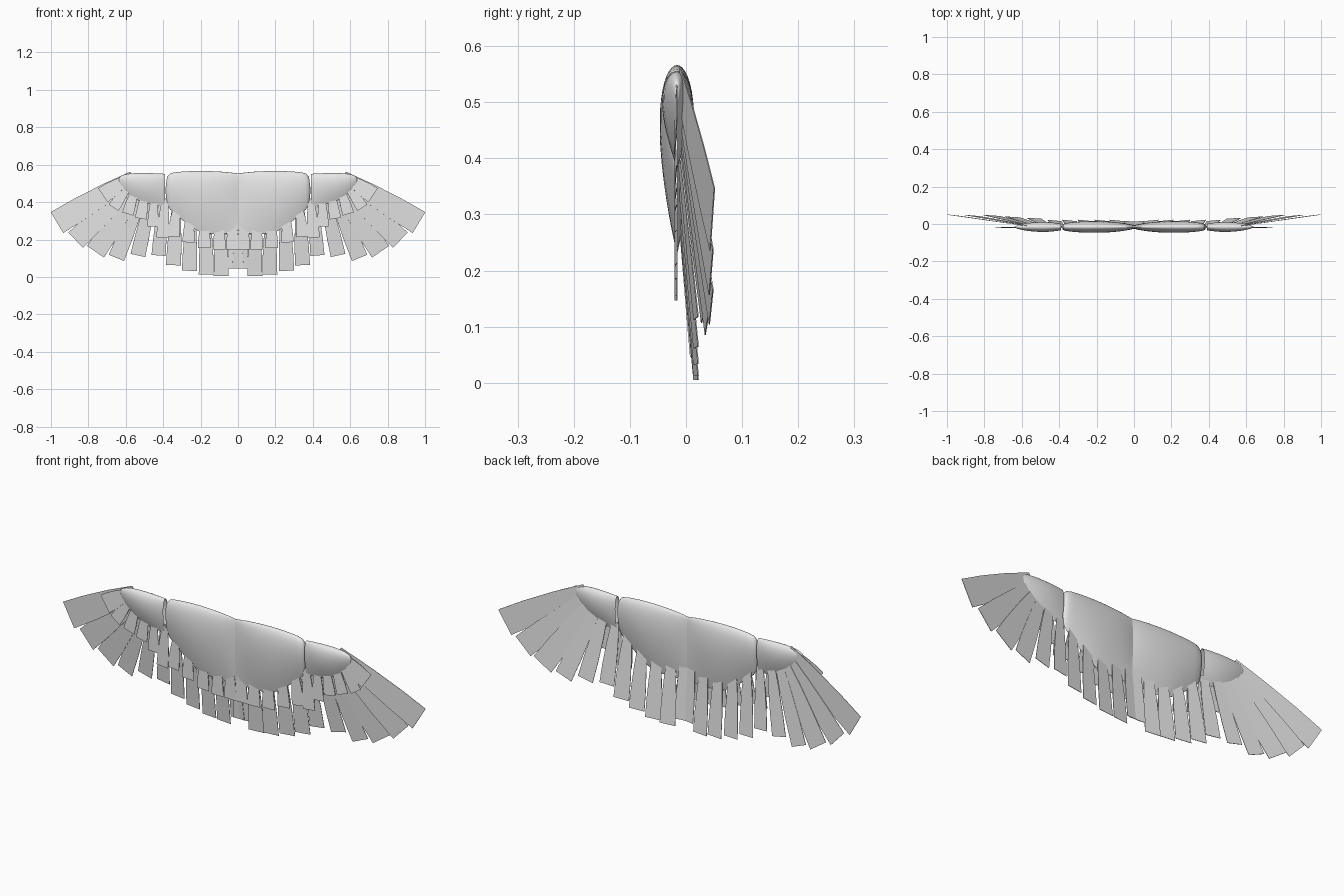
import bpy
import math
from mathutils import Vector

cube = bpy.data.objects.get("Cube")
if cube:
    bpy.data.objects.remove(cube, do_unlink=True)

# Single pale grey for the whole model
grey = bpy.data.materials.new("pale_grey")
grey.use_nodes = True
grey.diffuse_color = (0.8, 0.8, 0.8, 1)
grey.node_tree.nodes["Principled BSDF"].inputs["Base Color"].default_value = (0.8, 0.8, 0.8, 1)


def add_part(name, verts, faces):
    """Make a part for the left side and mirror it to the right."""
    mesh = bpy.data.meshes.new(name)
    mesh.from_pydata(verts, [], faces)
    mesh.materials.append(grey)
    obj = bpy.data.objects.new(name, mesh)
    bpy.context.collection.objects.link(obj)
    mirror = obj.modifiers.new("mirror", 'MIRROR')
    mirror.use_mirror_merge = False
    return obj


def wing_body(name, sections, sides=12):
    """Loft teardrop sections given as x, top, bottom and fullness."""
    verts, faces = [], []
    count = 2 * sides
    for x, top, bottom, full in sections:
        for i in range(count):
            u = (1 - math.cos(math.pi * i / sides)) / 2
            half = 0.083 * full * math.sqrt(u) * (1 - u)
            side = -1 if i < sides else 1
            verts.append((x, -0.016 + side * half, top + (bottom - top) * u))
    for s in range(len(sections) - 1):
        for i in range(count):
            a, b = s * count + i, s * count + (i + 1) % count
            faces.append((a, b, b + count, a + count))
    last = (len(sections) - 1) * count
    faces.append([last + i for i in range(count)])
    obj = add_part(name, verts, faces)
    for poly in obj.data.polygons:
        poly.use_smooth = True
    sub = obj.modifiers.new("smooth_form", 'SUBSURF')
    sub.levels = sub.render_levels = 1
    return obj


def feather_layer(name, feathers, root_y, twist):
    """Each feather: root x, root z, tip x, tip z, tip width, tip y."""
    verts, faces = [], []
    stations = ((0, 0.5), (0.35, 0.78), (0.7, 0.95), (1, 1))
    for rx, rz, tx, tz, width, tip_y in feathers:
        root, tip = Vector((rx, root_y, rz)), Vector((tx, tip_y, tz))
        along = Vector((tx - rx, 0, tz - rz)).normalized()
        across = Vector((-along.z, twist, along.x))
        base = len(verts)
        for t, w in stations:
            mid = root.lerp(tip, t)
            for side in (-1, 1):
                verts.append(mid + across * (side * w * width / 2))
        for k in range(len(stations) - 1):
            a = base + 2 * k
            faces.append((a, a + 1, a + 3, a + 2))
    obj = add_part(name, verts, faces)
    solid = obj.modifiers.new("thin_vane", 'SOLIDIFY')
    solid.thickness = 0.002
    solid.offset = 0
    return obj


# Padded inner and outer arm of the wing
wing_body("inner_wing", [
    (0, .555, .23, .3), (.04, .561, .229, .62), (.12, .567, .227, .92),
    (.2, .569, .228, 1), (.27, .567, .28, .97), (.34, .561, .338, .8),
    (.39, .552, .378, .55)])
wing_body("outer_wing", [
    (.39, .552, .378, .55), (.44, .555, .382, .82), (.5, .557, .392, .87),
    (.56, .556, .42, .72), (.61, .549, .46, .45), (.64, .535, .5, .1)])

# Long splayed feathers at the wing tip
feather_layer("primary_feathers", [
    (.56, .535, .968, .291, .13, .047), (.54, .51, .868, .197, .113, .045),
    (.52, .49, .762, .135, .11, .045), (.5, .47, .65, .102, .088, .037),
    (.46, .45, .535, .115, .08, .03)], -.012, .06)

# Hanging feathers along the inner wing
feather_layer("secondary_feathers", [
    (.40, .42, .425, .115, .075, .018), (.33, .39, .345, .063, .08, .018),
    (.25, .36, .26, .033, .08, .018), (.17, .34, .17, .012, .08, .018),
    (.09, .34, .09, .005, .08, .018), (.02, .34, .01, .045, .08, .012)], -.014, .1)

# Short feathers overlapping the front
feather_layer("covert_feathers", [
    (.60, .52, .722, .437, .09, -.018), (.58, .5, .665, .37, .062, -.018),
    (.55, .47, .59, .337, .062, -.018), (.5, .44, .52, .312, .062, -.018),
    (.45, .42, .455, .27, .06, -.018), (.39, .41, .405, .21, .065, -.018),
    (.33, .37, .345, .215, .065, -.018), (.26, .33, .265, .185, .065, -.018),
    (.18, .3, .18, .155, .068, -.018), (.1, .3, .1, .147, .068, -.018),
    (.03, .3, .03, .147, .068, -.018)], -.018, .05)
